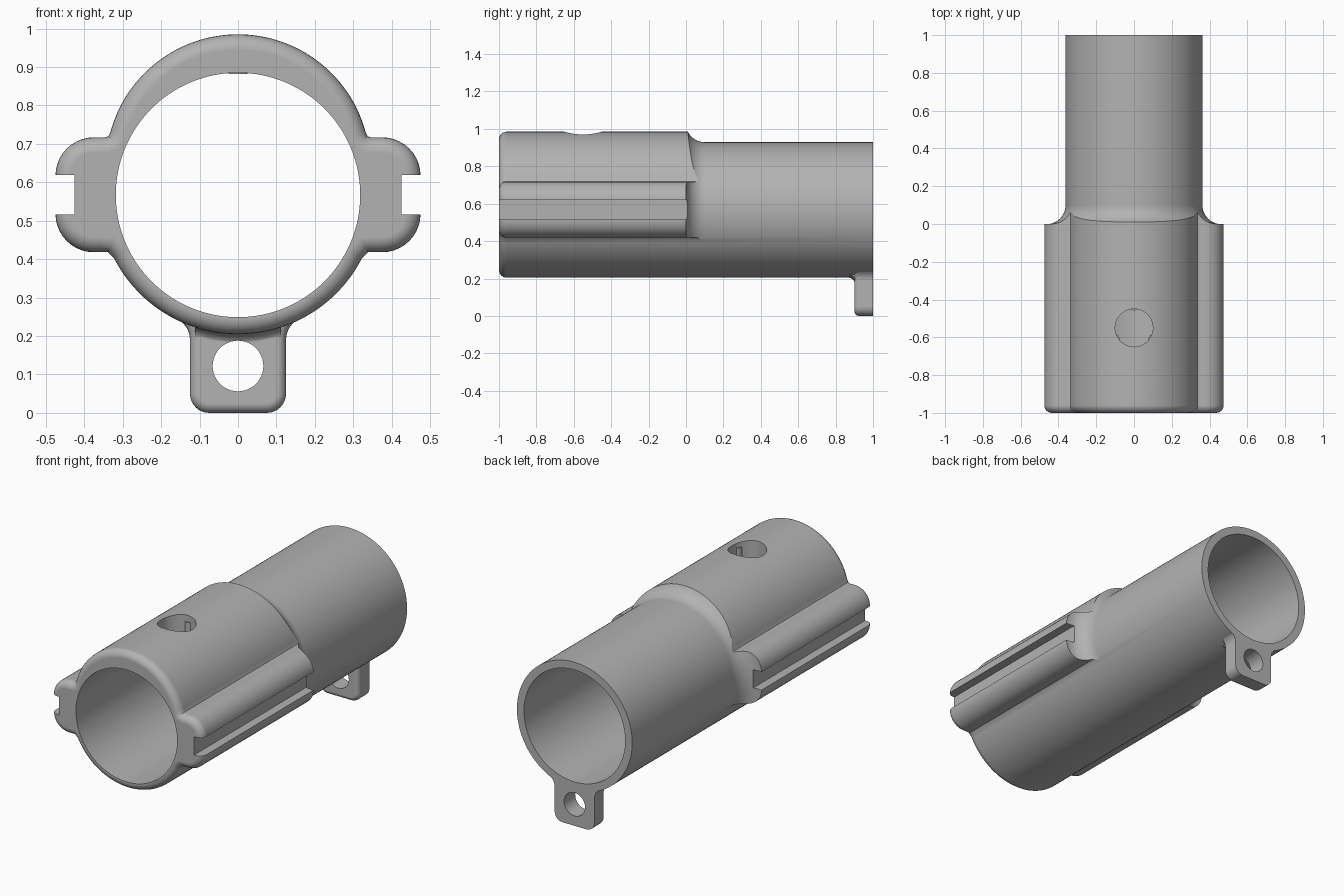
import bpy, bmesh, math
from mathutils import Matrix, Vector

if "Cube" in bpy.data.objects:
    bpy.data.objects.remove(bpy.data.objects["Cube"])

CZ = 0.567     # tube axis height
R = 0.362      # tube outer radius
BORE = 0.318   # tube inner radius
FL = 0.1       # flare radius behind the thick sleeve

grey = bpy.data.materials.new("grey")
grey.diffuse_color = (0.45, 0.45, 0.45, 1)
grey.use_nodes = True
grey.node_tree.nodes["Principled BSDF"].inputs["Base Color"].default_value = grey.diffuse_color


def arc(cx, cz, r, a0, a1, n):
    return [(cx + r * math.cos(math.radians(a0 + (a1 - a0) * i / n)),
             cz + r * math.sin(math.radians(a0 + (a1 - a0) * i / n))) for i in range(n + 1)]


def densify(pts, step):
    out = []
    for a, b in zip(pts, pts[1:]):
        n = max(1, math.ceil(math.dist(a, b) / step))
        out += [(a[0] + (b[0] - a[0]) * i / n, a[1] + (b[1] - a[1]) * i / n) for i in range(n)]
    return out + [pts[-1]]


def mirrored(half):
    """Close a right half outline (bottom to top) with its mirror image."""
    left = [(-x, z) for x, z in reversed(half) if x > 1e-5]
    return half + left


def inset(pts, d):
    """Move a closed counter-clockwise outline inward by d."""
    out = []
    for i, p in enumerate(pts):
        p = Vector(p)
        e0 = (p - Vector(pts[i - 1])).normalized()
        e1 = (Vector(pts[(i + 1) % len(pts)]) - p).normalized()
        n0, n1 = Vector((-e0.y, e0.x)), Vector((-e1.y, e1.x))
        out.append(tuple(p + (n0 + n1) * d / max(0.6, 1 + n0.dot(n1))))
    return out


def finish(name, bm):
    bmesh.ops.remove_doubles(bm, verts=bm.verts, dist=1e-5)
    bmesh.ops.recalc_face_normals(bm, faces=bm.faces)
    me = bpy.data.meshes.new(name)
    bm.to_mesh(me)
    bm.free()
    me.materials.append(grey)
    ob = bpy.data.objects.new(name, me)
    bpy.context.collection.objects.link(ob)
    return ob


def loft(name, sections):
    bm = bmesh.new()
    rings = [[bm.verts.new(p) for p in s] for s in sections]
    n = len(rings[0])
    for a, b in zip(rings, rings[1:]):
        for i in range(n):
            j = (i + 1) % n
            bm.faces.new((a[i], a[j], b[j], b[i]))
    bm.faces.new(rings[0])
    bm.faces.new(rings[-1])
    return finish(name, bm)


def cylinder(name, r, depth, loc, along_y, n):
    bm = bmesh.new()
    m = Matrix.Translation(loc)
    if along_y:
        m = m @ Matrix.Rotation(math.pi / 2, 4, 'X')
    bmesh.ops.create_cone(bm, cap_ends=True, segments=n, radius1=r, radius2=r, depth=depth, matrix=m)
    return finish(name, bm)


def box(name, size, loc):
    bm = bmesh.new()
    bmesh.ops.create_cube(bm, size=1, matrix=Matrix.Translation(loc) @ Matrix.Diagonal((*size, 1)))
    return finish(name, bm)


def combine(target, other, op):
    mod = target.modifiers.new("bool", 'BOOLEAN')
    mod.operation, mod.solver, mod.object = op, 'EXACT', other
    bpy.context.view_layer.objects.active = target
    bpy.ops.object.modifier_apply(modifier=mod.name)
    bpy.data.objects.remove(other)


def rounded_front(outline, y0, r, n=6):
    """Sections that round the front edge of an extruded outline."""
    secs = []
    for i in range(n + 1):
        a = math.pi / 2 * i / n
        secs.append([(x, y0 + r * (1 - math.cos(a)), z) for x, z in inset(outline, r * (1 - math.sin(a)))])
    return secs


# Sleeve outline: round belly, side rails, raised crown
half = arc(0, CZ, R, -90, -27, 30)
half += [(0.338, 0.418)] + arc(0.375, 0.518, 0.1, -90, 0, 10)
half += arc(0.375, 0.617, 0.1, 0, 90, 10) + [(0.345, 0.717), (0.337, 0.72)]
half += arc(0, 0.641, 0.344, 15, 90, 34)
half[0], half[-1] = (0, CZ - R), (0, 0.985)
outline = mirrored(densify(half, 0.025))

# Sleeve with rounded front, flare at the back, and plain rear tube
FN = 10
flare = [[] for _ in range(FN + 2)]
rear = []
for x, z in outline:
    rad = math.hypot(x, z - CZ)
    ux, uz = x / rad, (z - CZ) / rad
    f = min(max(rad - R, 0), FL)
    a0 = math.asin(1 - f / FL)
    flare[0].append((x, FL - FL * math.cos(a0), z))
    for k in range(FN + 1):
        a = a0 + (math.pi / 2 - a0) * k / FN
        rr = R + FL - FL * math.sin(a)
        flare[k + 1].append((ux * rr, FL - FL * math.cos(a), CZ + uz * rr))
    rear.append((ux * R, 1.0, CZ + uz * R))
# the flare curve runs tangent to the tube at its rear end
for sec in flare:
    for i, (x, y, z) in enumerate(sec):
        sec[i] = (x, y, z)
body = loft("tube_body", rounded_front(outline, -1, 0.04) + flare + [rear])

# Hanging lug under the rear end, with flared root
lug_half = [(0, 0)] + arc(0.075, 0.05, 0.05, -90, 0, 8)
lug_half += arc(0.185, 0.19, 0.06, 180, 120, 6) + [(0.155, 0.3), (0, 0.3)]
lug_outline = mirrored(lug_half)
lug = loft("lug", rounded_front(lug_outline, 0.9, 0.025) + [[(x, 1.0, z) for x, z in lug_outline]])
combine(body, lug, 'UNION')

# Fillet between lug front and tube
secs = []
for i in range(17):
    x = -0.112 + 0.224 * i / 16
    z0 = CZ - math.sqrt(R * R - x * x)
    curve = [(x, y, z) for y, z in arc(0.868, z0 - 0.034, 0.034, 90, 0, 6)]
    secs.append(curve + [(x, 0.95, z0 - 0.034), (x, 0.95, z0 + 0.02), (x, 0.868, z0 + 0.02)])
combine(body, loft("lug_fillet", secs), 'UNION')

# Bore, top hole, lug hole and rail grooves
combine(body, cylinder("bore", BORE, 2.4, (0, 0, CZ), True, 128), 'DIFFERENCE')
combine(body, cylinder("top_hole", 0.1, 0.5, (0, -0.55, 1.0), False, 48), 'DIFFERENCE')
combine(body, cylinder("lug_hole", 0.066, 0.5, (0, 0.95, 0.122), True, 40), 'DIFFERENCE')
for s in (-1, 1):
    combine(body, box("groove", (0.1, 2.4, 0.103), (s * 0.475, 0, 0.5675)), 'DIFFERENCE')

# Three small retaining bumps inside the top hole
for deg in (90, 210, 330):
    a = math.radians(deg)
    loc = (0.117 * math.cos(a), -0.55 + 0.117 * math.sin(a), 0.915)
    combine(body, cylinder("bump", 0.025, 0.066, loc, False, 16), 'UNION')

# Smooth shading with crisp edges
bpy.ops.object.select_all(action='DESELECT')
body.select_set(True)
bpy.context.view_layer.objects.active = body
bpy.ops.object.shade_smooth_by_angle(angle=math.radians(30))
wn = body.modifiers.new("weighted", 'WEIGHTED_NORMAL')
wn.keep_sharp = True
